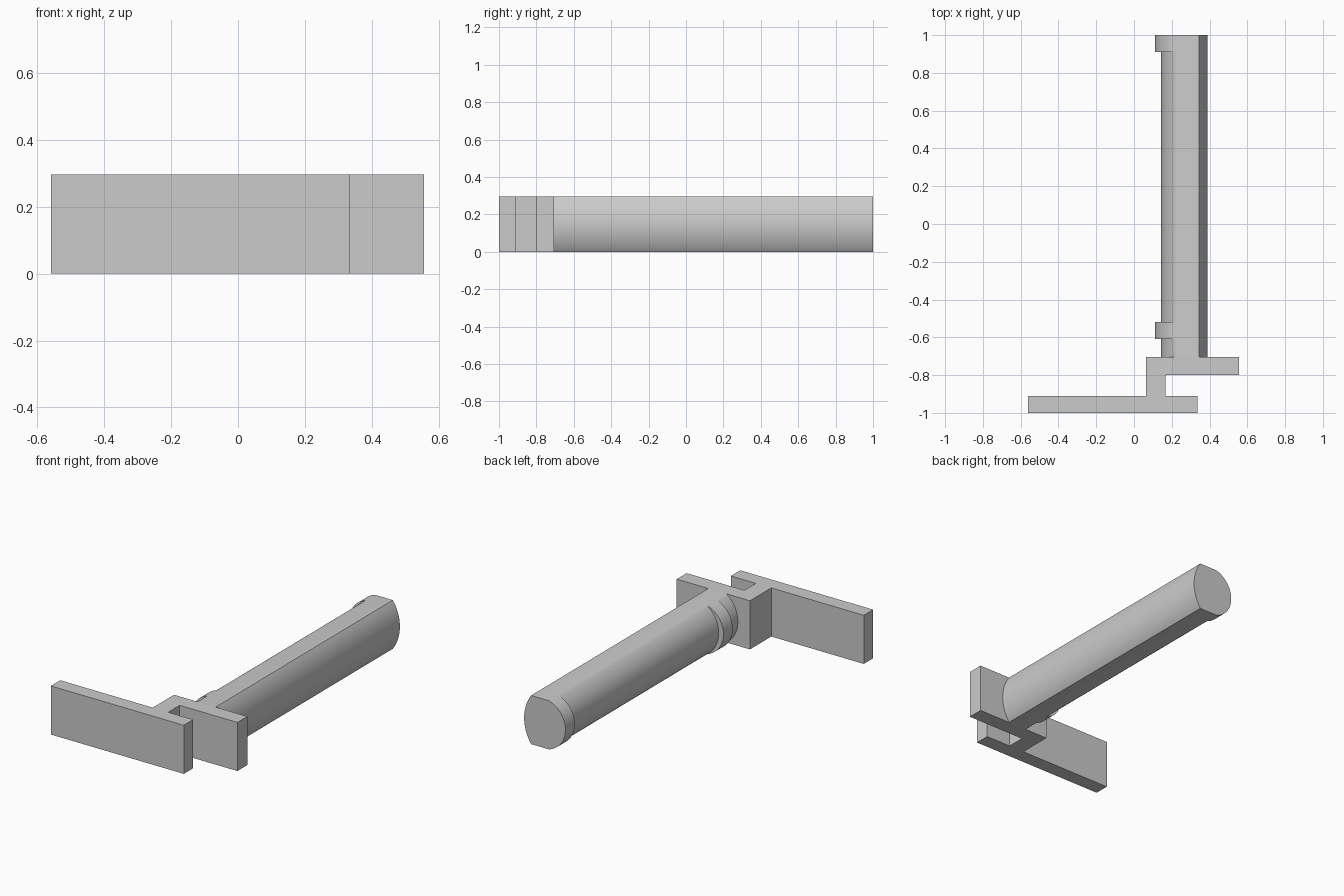
import bpy, bmesh, math
from mathutils import Vector

HEIGHT = 0.296
MID = HEIGHT / 2
FLAT_LEFT, FLAT_RIGHT = 0.222, 0.343   # edges of the flat top and bottom of the rod

old = bpy.data.objects.get("Cube")
if old:
    bpy.data.objects.remove(old)

grey = bpy.data.materials.new("plain_grey")
grey.use_nodes = True
grey.diffuse_color = (0.6, 0.6, 0.6, 1)
grey.node_tree.nodes["Principled BSDF"].inputs["Base Color"].default_value = (0.6, 0.6, 0.6, 1)


def arc(edge_x, bulge_x, steps=32):
    """Points of a bowed side, bottom to top, reaching bulge_x at mid height."""
    sag = abs(bulge_x - edge_x)
    radius = (MID ** 2 + sag ** 2) / (2 * sag)
    side = 1 if bulge_x > edge_x else -1
    centre = bulge_x - side * radius
    half = math.asin(MID / radius)
    angles = [half * (2 * i / steps - 1) for i in range(steps + 1)]
    return [(centre + side * radius * math.cos(a), MID + radius * math.sin(a)) for a in angles]


def extrude(name, points, offset):
    """Closed prism from a flat outline of 3D points."""
    bm = bmesh.new()
    face = bm.faces.new([bm.verts.new(p) for p in points])
    result = bmesh.ops.extrude_face_region(bm, geom=[face])
    moved = [v for v in result["geom"] if isinstance(v, bmesh.types.BMVert)]
    bmesh.ops.translate(bm, verts=moved, vec=Vector(offset))
    bmesh.ops.recalc_face_normals(bm, faces=bm.faces)
    mesh = bpy.data.meshes.new(name)
    bm.to_mesh(mesh)
    bm.free()
    mesh.materials.append(grey)
    obj = bpy.data.objects.new(name, mesh)
    bpy.context.collection.objects.link(obj)
    bpy.ops.object.select_all(action='DESELECT')
    obj.select_set(True)
    bpy.context.view_layer.objects.active = obj
    bpy.ops.object.shade_smooth_by_angle(angle=math.radians(40))
    return obj


def along_y(name, profile, y0, y1):
    return extrude(name, [(x, y0, z) for x, z in profile], (0, y1 - y0, 0))


# Mounting bracket: long front plate, short web and back plate in one outline
outline = [(-0.56, -1), (0.335, -1), (0.335, -0.91), (0.167, -0.91),
           (0.167, -0.8), (0.556, -0.8), (0.556, -0.705), (0.063, -0.705),
           (0.063, -0.91), (-0.56, -0.91)]
extrude("mounting_bracket", [(x, y, 0) for x, y in outline], (0, 0, HEIGHT))

# Rod with bowed sides and flat top and bottom
rod_side = arc(FLAT_LEFT, 0.144)
along_y("holder_rod", arc(FLAT_RIGHT, 0.39) + rod_side[::-1], -0.705, 1)

# Crescent collars on one side of the rod
collar = arc(FLAT_LEFT, 0.112) + rod_side[-2:0:-1]
for name, y0, y1 in (("inner_collar", -0.61, -0.52), ("end_collar", 0.91, 1)):
    along_y(name, collar, y0, y1)
